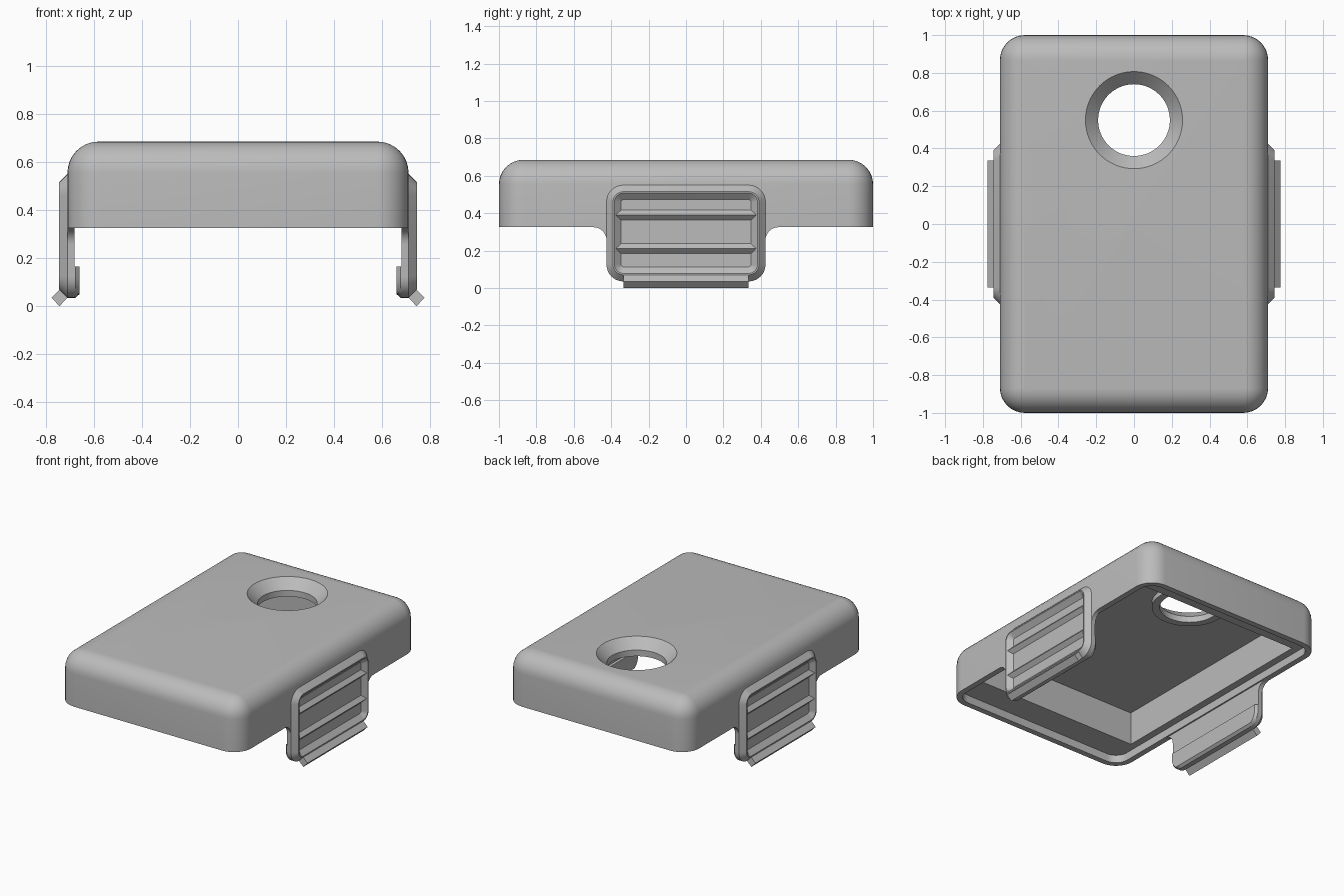
import bpy, bmesh
from math import sin, cos, pi
from mathutils import Vector

cube = bpy.data.objects.get("Cube")
if cube:
    bpy.data.objects.remove(cube)

grey = bpy.data.materials.new("light_grey")
grey.use_nodes = True
COLOUR = (0.5, 0.5, 0.5, 1)
grey.diffuse_color = COLOUR
grey.node_tree.nodes["Principled BSDF"].inputs["Base Color"].default_value = COLOUR


def smooth(ob):
    bpy.ops.object.select_all(action='DESELECT')
    ob.select_set(True)
    bpy.context.view_layer.objects.active = ob
    bpy.ops.object.shade_smooth_by_angle(angle=0.5)


def loft(name, rings, closed=False):
    """Skin matching rings; cap the ends, or join last to first."""
    bm = bmesh.new()
    loops = [[bm.verts.new(p) for p in ring] for ring in rings]
    n = len(loops[0])
    pairs = list(zip(loops, loops[1:]))
    if closed:
        pairs.append((loops[-1], loops[0]))
    else:
        bm.faces.new(loops[0])
        bm.faces.new(loops[-1])
    for a, b in pairs:
        for i in range(n):
            j = (i + 1) % n
            bm.faces.new((a[i], a[j], b[j], b[i]))
    bmesh.ops.recalc_face_normals(bm, faces=bm.faces)
    mesh = bpy.data.meshes.new(name)
    bm.to_mesh(mesh)
    bm.free()
    mesh.materials.append(grey)
    ob = bpy.data.objects.new(name, mesh)
    bpy.context.collection.objects.link(ob)
    smooth(ob)
    return ob


def arc(cx, cy, r, a0, a1, n=8):
    return [(cx + r * cos(a0 + (a1 - a0) * i / n), cy + r * sin(a0 + (a1 - a0) * i / n))
            for i in range(n + 1)]


def rrect(hx, hy, r):
    pts = []
    for k, (sx, sy) in enumerate([(1, 1), (-1, 1), (-1, -1), (1, -1)]):
        pts += arc(sx * (hx - r), sy * (hy - r), r, k * pi / 2, (k + 1) * pi / 2)
    return pts


def at_z(pts, z, dy=0):
    return [Vector((x, y + dy, z)) for x, y in pts]


def at_x(pts, x, dz=0):
    return [Vector((x, y, z + dz)) for y, z in pts]


def circle(r, z, n=64):
    return at_z([(r * cos(2 * pi * i / n), r * sin(2 * pi * i / n)) for i in range(n)], z, HOLE_Y)


def cut(ob, cutter):
    cutter.hide_render = True
    mod = ob.modifiers.new("cut", 'BOOLEAN')
    mod.operation = 'DIFFERENCE'
    mod.solver = 'EXACT'
    mod.object = cutter
    bpy.context.view_layer.objects.active = ob
    bpy.ops.object.modifier_apply(modifier=mod.name)
    bpy.data.objects.remove(cutter)


HX, HY, BOTTOM, TOP, R = 0.71, 1.0, 0.325, 0.685, 0.13
HOLE_Y = 0.55

# Cover: box with rounded corners and a rounded top edge
rings = [at_z(rrect(HX, HY, R + 0.002), BOTTOM)]
for c, s in arc(0, 0, R, 0, pi / 2):
    inset = R - c
    rings.append(at_z(rrect(HX - inset, HY - inset, R + 0.002 - inset), TOP - R + s))
cover = loft("cover", rings)

# Hollow underside: shallow rim recess, deep pocket, countersunk hole
cut(cover, loft("rim_cutter", [at_z(rrect(0.67, 0.96, 0.09), z) for z in (0.28, 0.38)]))
pocket = [(-0.62, -0.77), (0.62, -0.77), (0.62, 0.83), (-0.62, 0.83)]
cut(cover, loft("pocket_cutter", [at_z(pocket, z) for z in (0.3, 0.61)]))
cut(cover, loft("hole_cutter", [circle(0.19, 0.5), circle(0.19, 0.618),
                                circle(0.257, TOP), circle(0.277, TOP + 0.02)]))
smooth(cover)

# Collar around the hole, under the ceiling
loft("hole_collar", [circle(0.19, 0.61), circle(0.19, 0.575),
                     circle(0.24, 0.575), circle(0.24, 0.61)], closed=True)

# Side clips
CW, CB, CH, CR = 0.425, 0.035, 0.2575, 0.09


def mirrored(half):
    return half + [(-y, z) for y, z in reversed(half)]


def extrude_y(name, profile, s):
    """Profile points are (x, z, half length)."""
    loft(name, [[Vector((s * x, e * h, z)) for x, z, h in profile] for e in (-1, 1)])


for side, s in (("left", 1), ("right", -1)):
    # Tab hanging from the cover wall, flared where it joins
    low = arc(CW - CR, CB + CR, CR, -pi / 2, 0)
    flare = arc(CW + 0.07, BOTTOM - 0.07, 0.07, pi, pi / 2)
    tab = mirrored(low + flare)
    loft(side + "_clip_tab", [at_x(tab, s * x) for x in (0.68, 0.71)])

    # Raised frame with sloped outer and inner edges
    frame = []
    for x, inset in ((0.70, 0), (0.71, 0), (0.745, 0.035), (0.745, 0.043), (0.715, 0.078)):
        outline = rrect(CW - inset, CH - inset, CR - inset)
        frame.append(at_x(outline, s * x, CB + CH))
    loft(side + "_clip_frame", frame)

    # Finger ridges
    for i, z in enumerate((0.21, 0.39)):
        extrude_y(f"{side}_clip_ridge_{i + 1}",
                  [(0.712, z - 0.03, 0.347), (0.74, z, 0.375), (0.712, z + 0.03, 0.347)], s)

    # Inner catch following the rounded tab bottom
    catch = mirrored(low + [(CW, 0.165)])
    slim = [(y * 0.965, max(z, CB + 0.015)) for y, z in catch]
    loft(side + "_clip_catch", [at_x(catch, s * 0.69), at_x(catch, s * 0.677), at_x(slim, s * 0.66)])

    # Diamond pull bar along the lower edge
    extrude_y(side + "_clip_pull_bar",
              [(0.71, 0.035, 0.335), (0.743, 0.0, 0.335), (0.776, 0.035, 0.335),
               (0.743, 0.068, 0.335)], s)
